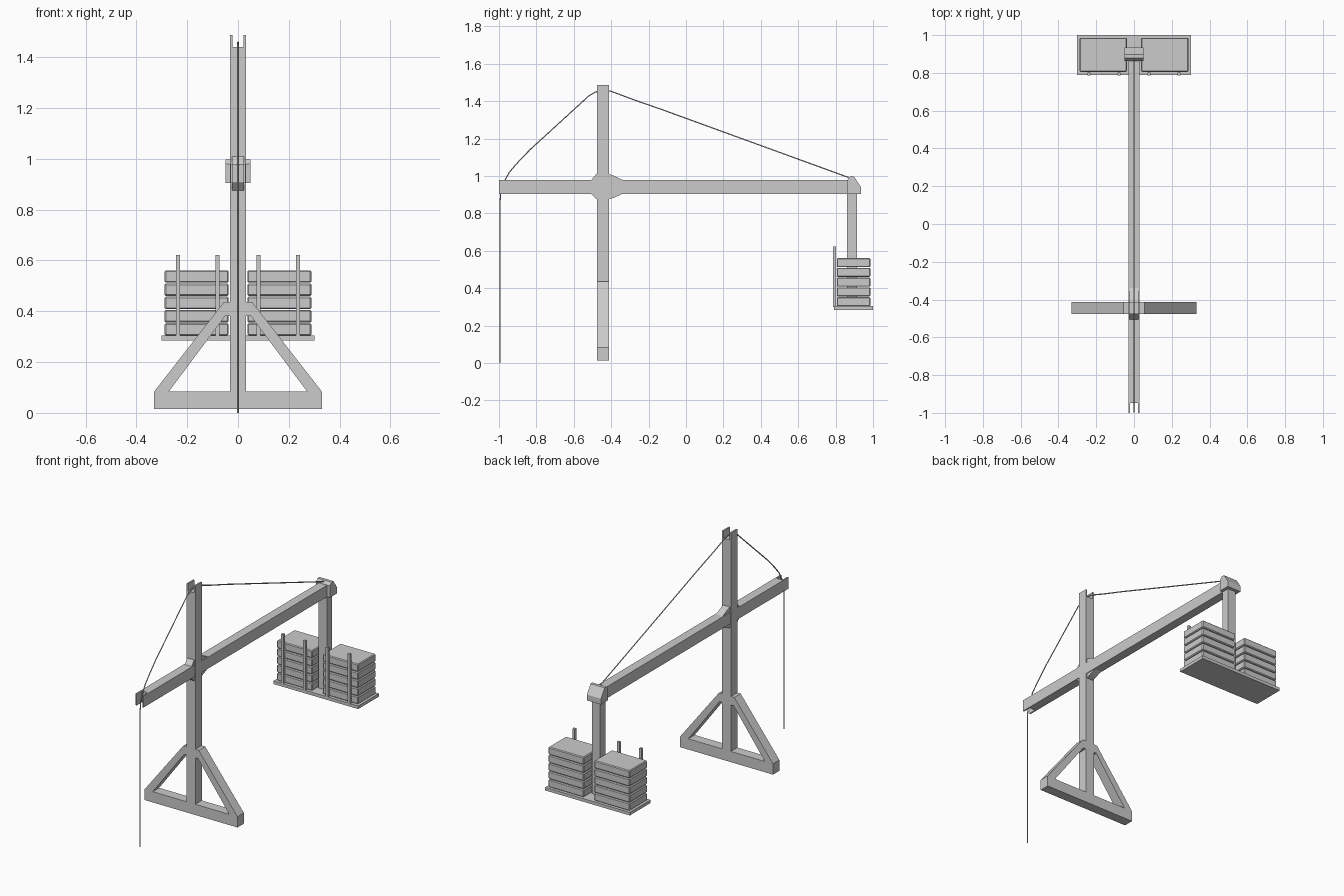
import bpy, bmesh
from mathutils import Vector

if "Cube" in bpy.data.objects:
    bpy.data.objects.remove(bpy.data.objects["Cube"])


def prism(name, profile, lo, hi, axis):
    """Extrude a 2D profile: axis 'x' takes (y, z) points, axis 'y' takes (x, z), axis 'z' takes (x, y)."""
    place = {'x': lambda a, b, t: (t, a, b),
             'y': lambda a, b, t: (a, t, b),
             'z': lambda a, b, t: (a, b, t)}[axis]
    bm = bmesh.new()
    face = bm.faces.new([bm.verts.new(place(a, b, lo)) for a, b in profile])
    ext = bmesh.ops.extrude_face_region(bm, geom=[face])
    moved = [v for v in ext['geom'] if isinstance(v, bmesh.types.BMVert)]
    bmesh.ops.translate(bm, verts=moved, vec=Vector(place(0, 0, hi - lo)))
    bmesh.ops.recalc_face_normals(bm, faces=bm.faces)
    mesh = bpy.data.meshes.new(name)
    bm.to_mesh(mesh)
    bm.free()
    ob = bpy.data.objects.new(name, mesh)
    bpy.context.collection.objects.link(ob)
    return ob


def box(name, x, y, z, bevel=0):
    ob = prism(name, [(x[0], y[0]), (x[1], y[0]), (x[1], y[1]), (x[0], y[1])], z[0], z[1], 'z')
    if bevel:
        mod = ob.modifiers.new("bevel", 'BEVEL')
        mod.width, mod.segments = bevel, 1
    return ob


def mirror_x(ob):
    ob.modifiers.new("mirror", 'MIRROR').use_axis = (True, False, False)


# Upright post with a rope groove in its top
y0, y1 = -0.477, -0.412
prism("post", [(-0.031, 0.015), (0.031, 0.015), (0.031, 1.487), (0.021, 1.487),
               (0.021, 1.44), (-0.021, 1.44), (-0.021, 1.487), (-0.031, 1.487)], y0, y1, 'y')

# Foot beam and diagonal braces
box("foot_beam", (-0.33, 0.33), (y0, y1), (0.015, 0.084))
brace = prism("brace", [(0.33, 0.084), (0.055, 0.437), (0.025, 0.437), (0.025, 0.382),
                        (0.05, 0.382), (0.272, 0.084)], y0, y1, 'y')
mirror_x(brace)

# Swinging boom with an open rope slot at the tail
prism("boom", [(-0.029, -1.0), (-0.02, -1.0), (-0.02, -0.948), (0.02, -0.948), (0.02, -1.0),
               (0.029, -1.0), (0.029, 0.9), (-0.029, 0.9)], 0.905, 0.979, 'z')

# Wedges locking boom to post, above and below
for name, base, tip in (("upper_wedge", 0.975, 1.01), ("lower_wedge", 0.909, 0.876)):
    mid = base + (tip - base) * 0.75
    prism(name, [(-0.51, base), (-0.48, tip), (-0.41, tip), (-0.385, mid), (-0.33, base)],
          -0.024, 0.024, 'x')

# Sloped cap at the boom head, and the hanger below it
prism("head_cap", [(0.863, 0.905), (0.935, 0.905), (0.935, 0.942), (0.898, 0.998),
                   (0.878, 0.998), (0.863, 0.98)], -0.05, 0.05, 'x')
box("hanger", (-0.029, 0.029), (0.861, 0.913), (0.295, 0.91))

# Counterweight tray, slab stacks and retaining stakes
box("tray", (-0.301, 0.301), (0.79, 1.0), (0.284, 0.304))
for i in range(5):
    z = 0.304 + i * 0.0521
    slab = box("slab_%d" % (i + 1), (0.037, 0.289), (0.806, 0.986), (z, z + 0.049), 0.005)
    mirror_x(slab)
for x in (0.08, 0.237):
    stake = box("stake", (x - 0.008, x + 0.008), (0.787, 0.803), (0.3, 0.622))
    mirror_x(stake)

# Rope: up from the ground, over the tail and post top, down to the head cap
path = [(-0.995, 0.0), (-0.995, 0.85), (-0.99, 0.92), (-0.972, 0.97), (-0.945, 1.02),
        (-0.9, 1.072), (-0.835, 1.14), (-0.52, 1.428), (-0.485, 1.449), (-0.445, 1.459),
        (-0.4, 1.453), (-0.28, 1.408), (-0.13, 1.356), (0.87, 0.992)]
curve = bpy.data.curves.new("rope", 'CURVE')
curve.dimensions = '3D'
curve.bevel_depth = 0.0035
curve.bevel_resolution = 1
curve.use_fill_caps = True
spline = curve.splines.new('POLY')
spline.points.add(len(path) - 1)
for p, (y, z) in zip(spline.points, path):
    p.co = (0, y, z, 1)
bpy.context.collection.objects.link(bpy.data.objects.new("rope", curve))
